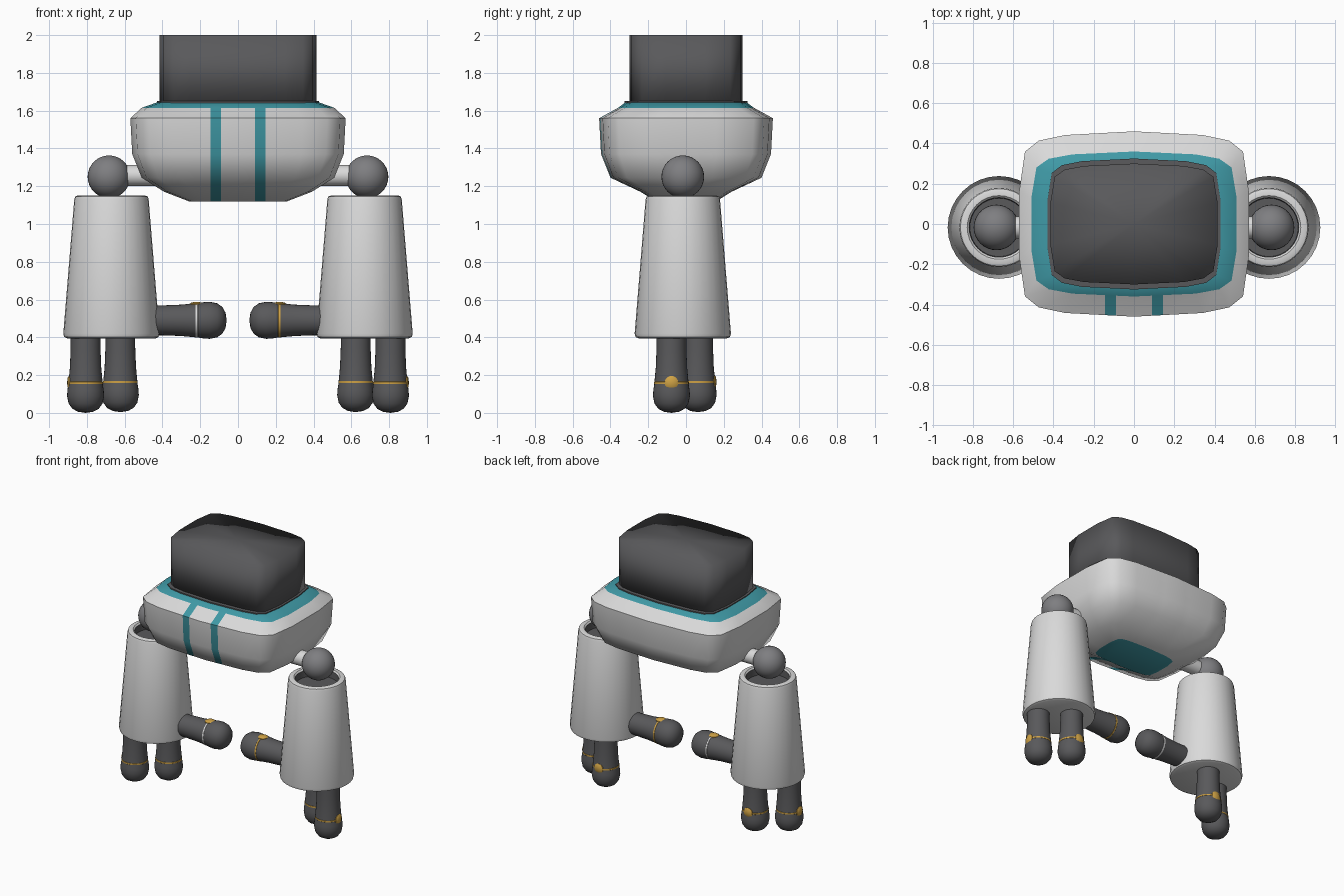
import bpy, bmesh, math
from mathutils import Matrix, Vector

if "Cube" in bpy.data.objects:
    bpy.data.objects.remove(bpy.data.objects["Cube"])


def material(name, rgb):
    m = bpy.data.materials.new(name)
    m.diffuse_color = (*rgb, 1)
    m.use_nodes = True
    m.node_tree.nodes["Principled BSDF"].inputs["Base Color"].default_value = m.diffuse_color
    return m


WHITE = material("shell white", (0.70, 0.70, 0.70))
DARK = material("dark grey", (0.10, 0.10, 0.105))
MID = material("joint grey", (0.21, 0.21, 0.22))
TEAL = material("teal", (0.05, 0.32, 0.38))
GOLD = material("gold", (0.62, 0.36, 0.06))


def finish(bm, name, mats, angle=40, matrix=None):
    bmesh.ops.recalc_face_normals(bm, faces=bm.faces)
    me = bpy.data.meshes.new(name)
    bm.to_mesh(me)
    bm.free()
    if matrix:
        me.transform(matrix)
    for m in mats:
        me.materials.append(m)
    ob = bpy.data.objects.new(name, me)
    bpy.context.collection.objects.link(ob)
    bpy.ops.object.select_all(action='DESELECT')
    ob.select_set(True)
    bpy.context.view_layer.objects.active = ob
    bpy.ops.object.shade_smooth_by_angle(angle=math.radians(angle))
    return ob


def outline(a, b):
    """Rounded rectangle with slightly bowed long sides."""
    q = [(1, 0.35), (0.95, 0.78), (0.83, 0.90), (0.6, 0.96)]
    right = q + [(0, 1)] + [(-x, y) for x, y in reversed(q)]
    pts = right + [(-x, -y) for x, y in right]
    return [(x * a, y * b) for x, y in pts]


def loft(bm, layers):
    """Skin a stack of outlines given as (z, half width, half depth)."""
    rings = [[bm.verts.new((x, y, z)) for x, y in outline(a, b)] for z, a, b in layers]
    for r0, r1 in zip(rings, rings[1:]):
        for i in range(len(r0)):
            j = (i + 1) % len(r0)
            bm.faces.new((r0[i], r0[j], r1[j], r1[i]))
    bm.faces.new(rings[0][::-1])
    bm.faces.new(rings[-1])


def lathe(name, profile, mats, matrix, rule=None, angle=40, n=32):
    """Revolve (radius, height) points round z; rule picks the material per band."""
    bm = bmesh.new()
    rings = []
    for r, z in profile:
        if r == 0:
            rings.append([bm.verts.new((0, 0, z))] * n)
        else:
            rings.append([bm.verts.new((r * math.cos(2 * math.pi * i / n),
                                        r * math.sin(2 * math.pi * i / n), z)) for i in range(n)])
    for k, (r0, r1) in enumerate(zip(rings, rings[1:])):
        for i in range(n):
            j = (i + 1) % n
            f = bm.faces.new(list(dict.fromkeys((r0[i], r0[j], r1[j], r1[i]))))
            f.material_index = rule(k) if rule else 0
    return finish(bm, name, mats, angle, matrix)


# Torso: white shell, teal collar, front stripes and underside plate
bm = bmesh.new()
loft(bm, [(1.12, .26, .16), (1.17, .39, .24), (1.245, .51, .40), (1.37, .56, .45),
          (1.56, .57, .46), (1.615, .51, .36), (1.645, .425, .32)])
for x in (-.145, -.09, .09, .145):
    bmesh.ops.bisect_plane(bm, geom=bm.verts[:] + bm.edges[:] + bm.faces[:],
                           plane_co=(x, 0, 0), plane_no=(1, 0, 0))
for f in bm.faces:
    c = f.calc_center_median()
    stripe = .09 < abs(c.x) < .145 and c.y < -.1
    f.material_index = int(c.z > 1.615 or c.z < 1.121 or stripe)
finish(bm, "torso", [WHITE, TEAL], 45)

# Neck ring and flat-topped head
bm = bmesh.new()
loft(bm, [(1.60, .43, .325), (1.65, .43, .325), (1.652, .40, .29)])
finish(bm, "neck_ring", [DARK])
bm = bmesh.new()
loft(bm, [(1.62, .415, .30), (2.0, .415, .30)])
bmesh.ops.poke(bm, faces=[f for f in bm.faces if f.calc_center_median().z > 1.99])
finish(bm, "head", [DARK], 120)

# Finger profile from fingertip (0) to root, with a thin band near the tip
FINGER = [(0, 0), (.04, .006), (.07, .022), (.09, .05), (.098, .09), (.096, .12),
          (.091, .153), (.092, .154), (.092, .164), (.090, .165), (.083, .24),
          (.079, .34), (.079, .46)]


def finger(name, tip, axis, dot, band):
    """Finger growing from tip along axis, with a round gold mark on the dot side."""
    axis, dot = Vector(axis), Vector(dot)
    rot = axis.to_track_quat('Z', 'Y').to_matrix().to_4x4()
    lathe(name, FINGER, [DARK, band], Matrix.Translation(tip) @ rot,
          lambda k: int(k in (6, 7, 8)))
    place = Matrix.Translation(Vector(tip) + axis * .16 + dot * .082)
    lathe(name + "_mark", [(.036, 0), (.036, .006), (.025, .013), (0, .016)], [GOLD],
          place @ dot.to_track_quat('Z', 'Y').to_matrix().to_4x4(), n=16)


# Arms, mirrored left and right
for side, s in (("left", -1), ("right", 1)):
    cx, cy = .67 * s, -.017
    at = Matrix.Translation((cx, cy, 0))
    # Shoulder ball and the peg joining it to the torso
    bm = bmesh.new()
    bmesh.ops.create_uvsphere(bm, u_segments=32, v_segments=16, radius=.113)
    finish(bm, side + "_shoulder_ball", [MID], 60, Matrix.Translation((.683 * s, cy, 1.25)))
    lathe(side + "_shoulder_peg", [(0, .44), (.055, .44), (.055, .66), (0, .66)], [WHITE],
          Matrix.Translation((0, cy, 1.257)) @ Matrix.Rotation(s * math.pi / 2, 4, 'Y'))
    # Flared sleeve with an open recess at the top
    lathe(side + "_sleeve", [(0, .395), (.235, .395), (.25, .402), (.255, .42), (.197, 1.13),
                             (.192, 1.145), (.18, 1.15), (.158, 1.15), (.148, 1.14),
                             (.145, 1.09), (0, 1.09)],
          [WHITE, DARK], at, lambda k: int(k >= 8))
    # Two downward fingers and an inward thumb
    finger(side + "_outer_finger", (.807 * s, -.077, 0), (0, 0, 1), (s, 0, 0), GOLD)
    finger(side + "_inner_finger", (.623 * s, .064, .004), (0, 0, 1), (0, 1, 0), GOLD)
    finger(side + "_thumb", (.06 * s, cy, .49), (s, 0, 0), (0, 0, 1),
           GOLD if s > 0 else WHITE)
